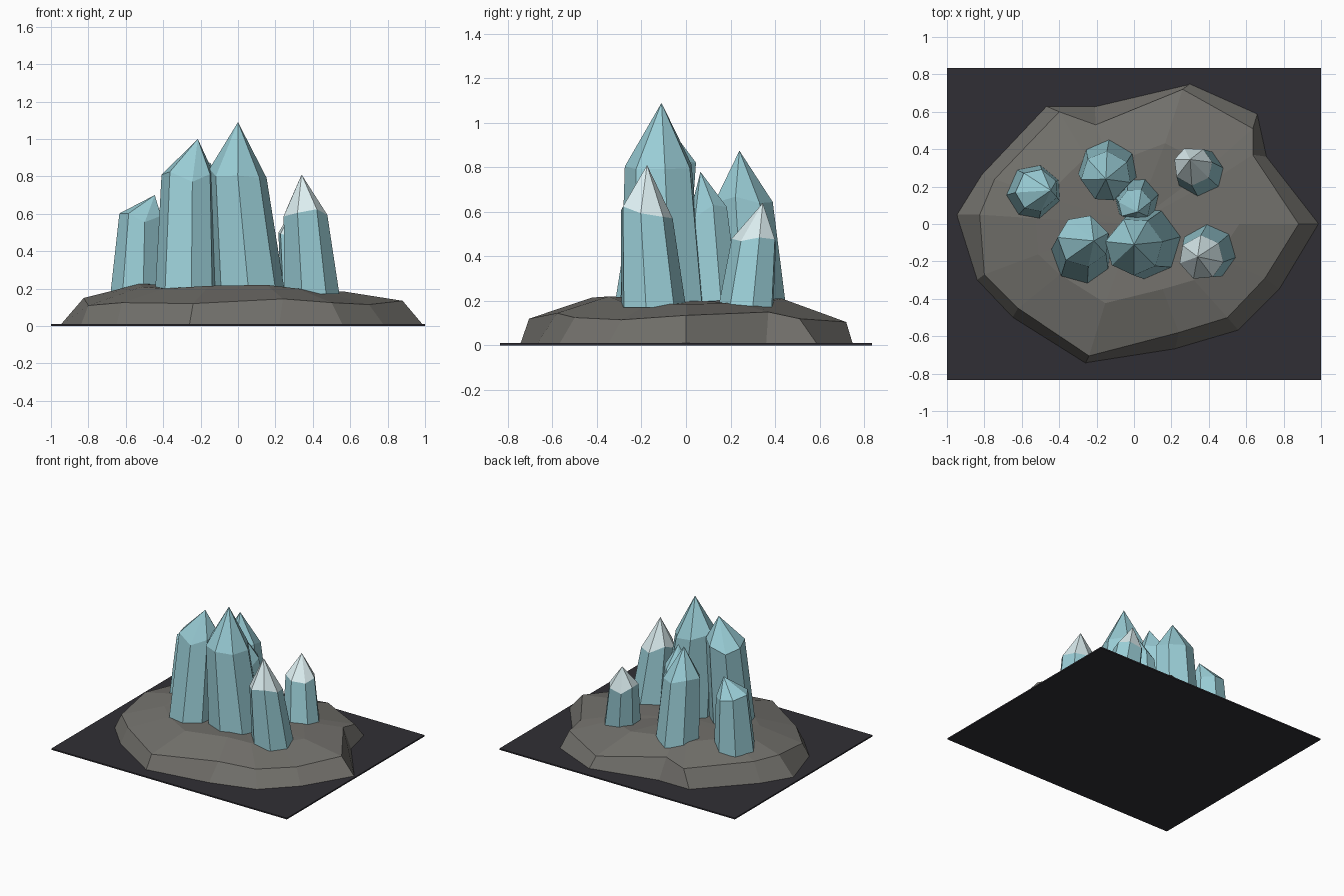
import bpy, bmesh, math, random
from mathutils import Vector

if "Cube" in bpy.data.objects:
    bpy.data.objects.remove(bpy.data.objects["Cube"])

random.seed(4)


def material(name, rgb):
    m = bpy.data.materials.new(name)
    m.diffuse_color = (*rgb, 1)
    m.use_nodes = True
    m.node_tree.nodes["Principled BSDF"].inputs["Base Color"].default_value = m.diffuse_color
    return m


slate = material("dark_slate", (0.03, 0.028, 0.035))
stone = material("stone", (0.17, 0.165, 0.15))
ice = material("ice_blue", (0.32, 0.61, 0.67))
frost = material("frost", (0.72, 0.86, 0.88))


def loft(name, rings, apex, mats, tip_slot=0):
    """Flat-faced solid: stacked rings of equal count, capped below, fanned to an apex."""
    bm = bmesh.new()
    rows = [[bm.verts.new(p) for p in ring] for ring in rings]
    n = len(rows[0])
    bm.faces.new(rows[0][::-1])
    top = bm.verts.new(apex)
    for i in range(n):
        j = (i + 1) % n
        for a, b in zip(rows, rows[1:]):
            bm.faces.new((a[i], a[j], b[j], b[i]))
        bm.faces.new((rows[-1][i], rows[-1][j], top)).material_index = tip_slot
    bmesh.ops.recalc_face_normals(bm, faces=bm.faces)
    me = bpy.data.meshes.new(name)
    bm.to_mesh(me)
    bm.free()
    for m in mats:
        me.materials.append(m)
    ob = bpy.data.objects.new(name, me)
    bpy.context.collection.objects.link(ob)
    return ob


# Ground slab
bpy.ops.mesh.primitive_cube_add(size=1, location=(0, 0, 0.005))
slab = bpy.context.object
slab.name = "ground_slab"
slab.scale = (2, 1.67, 0.01)
slab.data.materials.append(slate)

# Rock mound: foot outline, rim outline with heights, then a raised inner ring
foot = [(.99, 0), (.71, .36), (.66, .59), (.30, .75), (-.21, .63), (-.47, .63), (-.82, .26),
        (-.95, .05), (-.84, -.30), (-.65, -.50), (-.26, -.745), (.22, -.67), (.56, -.57), (.78, -.35)]
rim = [(.88, 0, .135), (.635, .37, .15), (.635, .51, .12), (.26, .72, .105), (-.205, .53, .15),
       (-.40, .60, .14), (-.745, .24, .15), (-.825, .05, .15), (-.80, -.27, .11), (-.62, -.45, .125),
       (-.24, -.705, .12), (.24, -.58, .145), (.50, -.50, .125), (.70, -.29, .115)]
inner_z = [.185, .19, .185, .21, .205, .215, .225, .225, .21, .20, .215, .22, .20, .185]
inner = [(x * .64, y * .6, z) for (x, y, _), z in zip(rim, inner_z)]
loft("rock_mound", [[(x, y, .005) for x, y in foot], rim, inner], (0, 0, .205), [stone])


def crystal(name, base, r0, shoulder, r1, z1, apex, phase, frosted=False):
    """Leaning seven-sided crystal tapering to a shoulder and a point."""
    n = 7
    low, high = [], []
    for i in range(n):
        a = math.radians(phase) + math.tau * i / n + random.uniform(-.08, .08)
        d = Vector((math.cos(a), math.sin(a), 0))
        low.append(Vector((*base, .17)) + d * r0)
        high.append(Vector((*shoulder, z1 + random.uniform(-.035, .035))) + d * r1)
    loft(name, [low, high], apex, [ice, frost], 1 if frosted else 0)


# Crystal cluster
crystal("main_crystal", (.06, -.10), .195, (.0, -.12), .155, .82, (.0, -.11, 1.09), 12)
crystal("front_left_crystal", (-.28, -.16), .165, (-.27, -.09), .14, .80, (-.215, -.09, 1.0), 20)
crystal("front_right_crystal", (.395, -.15), .15, (.36, -.18), .12, .60, (.34, -.175, .81), 40, True)
crystal("back_right_crystal", (.35, .275), .13, (.315, .31), .105, .49, (.30, .345, .64), 10, True)
crystal("back_left_crystal", (-.14, .29), .16, (-.15, .255), .135, .66, (-.15, .24, .875), 35)
crystal("left_crystal", (-.535, .17), .148, (-.52, .18), .115, .57, (-.445, .18, .70), 28)
crystal("middle_crystal", (.015, .13), .122, (.005, .10), .09, .60, (.02, .065, .78), 15)
